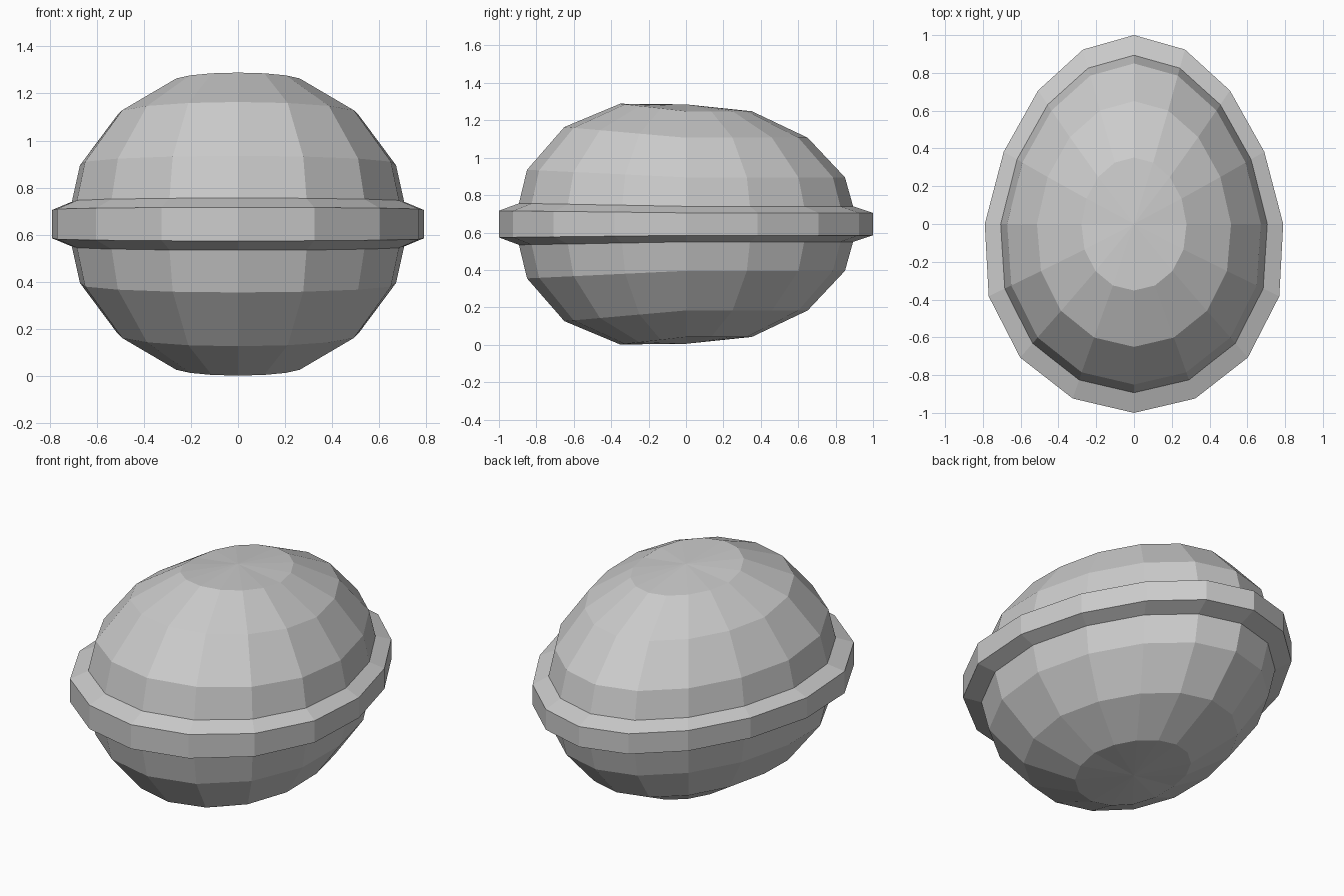
import bpy, bmesh
from math import sin, cos, pi

if "Cube" in bpy.data.objects:
    bpy.data.objects.remove(bpy.data.objects["Cube"])

SIDES = 16
MID = 0.645  # height of the seam


def egg(r, h, a):
    """Lathe point (radius, height) bent into the egg plan, taller at the front."""
    y = r * sin(a)
    width = 0.79 - 0.12 * y + 0.05 * y**3 - 0.02 * y**4
    return (r * cos(a) * width, y, MID + h * (1 + 0.19 * max(0.0, -y)))


def lathe(name, profile, closed):
    bm = bmesh.new()
    rings = []
    for r, h in profile:
        if r < 1e-4:
            rings.append([bm.verts.new((0, 0, MID + h))] * SIDES)
        else:
            rings.append([bm.verts.new(egg(r, h, 2 * pi * i / SIDES))
                          for i in range(SIDES)])
    pairs = list(zip(rings, rings[1:]))
    if closed:
        pairs.append((rings[-1], rings[0]))
    for low, high in pairs:
        for i in range(SIDES):
            j = (i + 1) % SIDES
            quad = [low[i], low[j], high[j], high[i]]
            bm.faces.new(list(dict.fromkeys(quad)))
    bmesh.ops.recalc_face_normals(bm, faces=bm.faces)
    mesh = bpy.data.meshes.new(name)
    bm.to_mesh(mesh)
    bm.free()
    obj = bpy.data.objects.new(name, mesh)
    bpy.context.collection.objects.link(obj)
    return obj


# Faceted shell with slightly flattened poles
shell = [(0.92 * cos(k * pi / 8), 0.653 * sin(k * pi / 8)) for k in range(-3, 4)]
lathe("shell", [(0, -0.64)] + shell + [(0, 0.64)], False)

# Bevelled belt around the seam, sunk slightly into the shell
lathe("belt", [(0.86, -0.106), (1, -0.06), (1, 0.06), (0.86, 0.106)], True)
